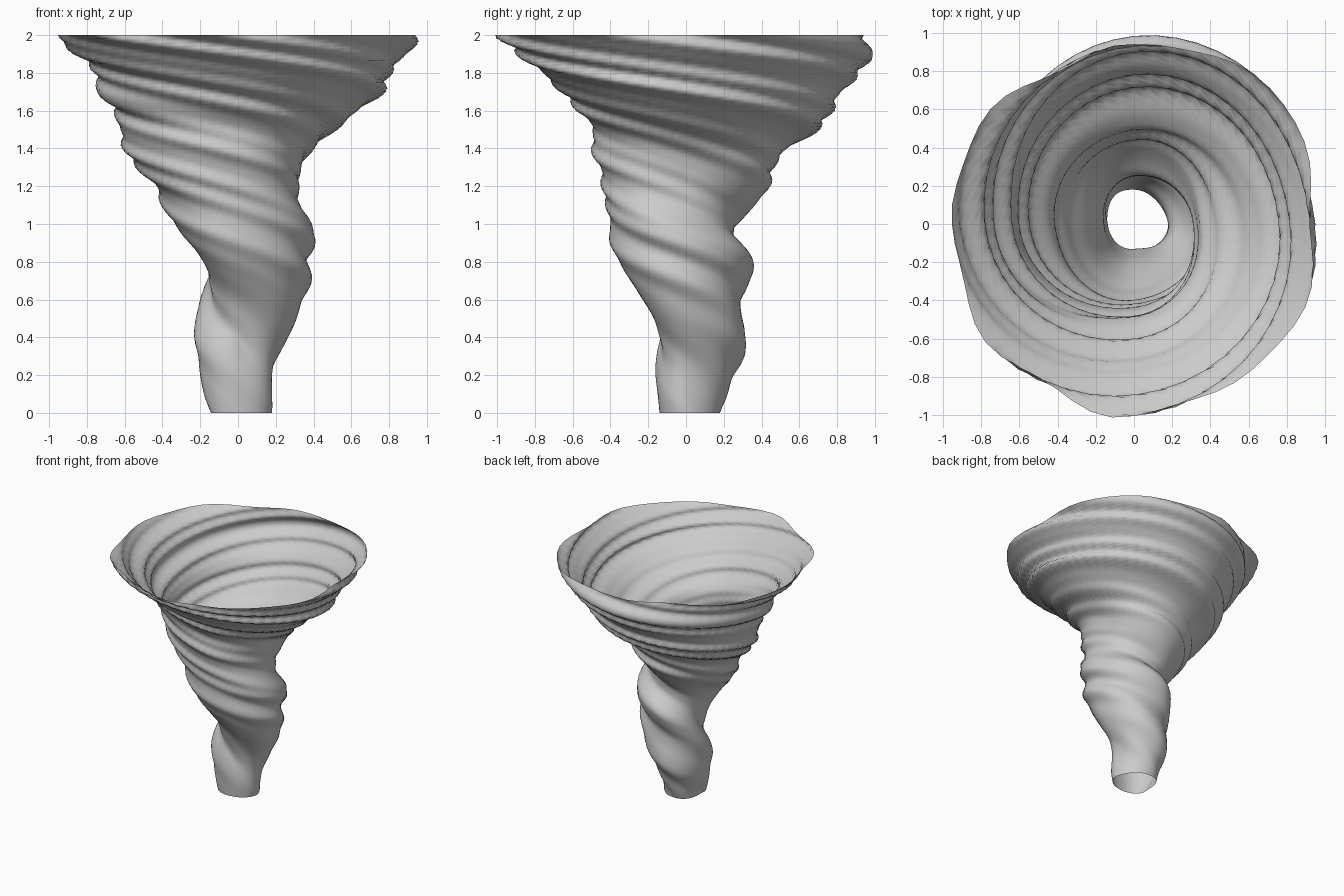
import bpy, bmesh, math

cube = bpy.data.objects.get("Cube")
if cube:
    bpy.data.objects.remove(cube, do_unlink=True)

SEGMENTS, RINGS, HEIGHT = 56, 120, 2.0

# Reach of the funnel in hundredths, one value per 0.1 of height
left = [18, 18, 18, 20, 26, 31, 34, 39, 36, 41, 37, 31, 32, 33, 38, 50, 63, 76, 80, 89, 95]
back = [18, 22, 25, 31, 31, 29, 29, 34, 35, 25, 27, 36, 44, 46, 53, 69, 77, 82, 92, 98, 92]
right = [14, 18, 20, 21, 23, 20, 14, 15, 17, 22, 32, 40, 43, 53, 60, 62, 65, 74, 75, 85, 96]
front = [14, 15, 16, 15, 13, 16, 20, 28, 35, 40, 40, 42, 44, 45, 50, 48, 57, 65, 76, 88, 99]
columns = [left, back, right, front]


def base_radius(z):
    return 0.16 + 0.17 * z + 0.0575 * z ** 3


def swell(column, z):
    """Smoothly interpolated reach of a column, relative to the plain funnel."""
    z = min(max(z, 0), HEIGHT)
    t = z * 10
    i = min(int(t), len(column) - 2)
    f = t - i
    a, b, c, d = (column[min(max(i + k, 0), len(column) - 1)] / 100 for k in (-1, 0, 1, 2))
    value = b + 0.5 * f * (c - a + f * (2 * a - 5 * b + 4 * c - d + f * (3 * (b - c) + d - a)))
    return value / base_radius(z)


def radius(angle, z):
    # Follow the swirl to the two neighbouring columns and blend them
    quarter = angle / (math.pi / 2)
    q = int(quarter)
    f = quarter - q
    rise = 0.26 - 0.045 * z
    blend = f * f * (3 - 2 * f)
    low = swell(columns[q % 4], z + f * rise)
    high = swell(columns[(q + 1) % 4], z - (1 - f) * rise)
    r = low * (1 - blend) + high * blend
    # Finer wind ridges that strengthen towards the mouth
    phase = angle + 6 * z + 0.6 * z * z
    strength = 0.035 * min(max((z - 0.5) / 0.9, 0), 1)
    ridge = 0.6 * math.sin(6 * phase + 0.7 * math.sin(2 * phase)) + 0.4 * math.sin(9 * phase + 1)
    return base_radius(z) * (r + strength * ridge)


# Open funnel skin
bm = bmesh.new()
rings = []
for j in range(RINGS + 1):
    z = HEIGHT * j / RINGS
    ring = []
    for i in range(SEGMENTS):
        angle = 2 * math.pi * i / SEGMENTS
        r = radius(angle, z)
        ring.append(bm.verts.new((r * math.cos(angle), r * math.sin(angle), z)))
    rings.append(ring)
for lower, upper in zip(rings, rings[1:]):
    for i in range(SEGMENTS):
        k = (i + 1) % SEGMENTS
        bm.faces.new((lower[i], lower[k], upper[k], upper[i])).smooth = True

mesh = bpy.data.meshes.new("whirlwind_funnel")
bm.to_mesh(mesh)
bm.free()
funnel = bpy.data.objects.new("whirlwind_funnel", mesh)
bpy.context.collection.objects.link(funnel)

# Plain grey
grey = bpy.data.materials.new("dust_grey")
grey.use_nodes = True
colour = (0.6, 0.6, 0.6, 1)
grey.diffuse_color = colour
grey.node_tree.nodes["Principled BSDF"].inputs["Base Color"].default_value = colour
mesh.materials.append(grey)
